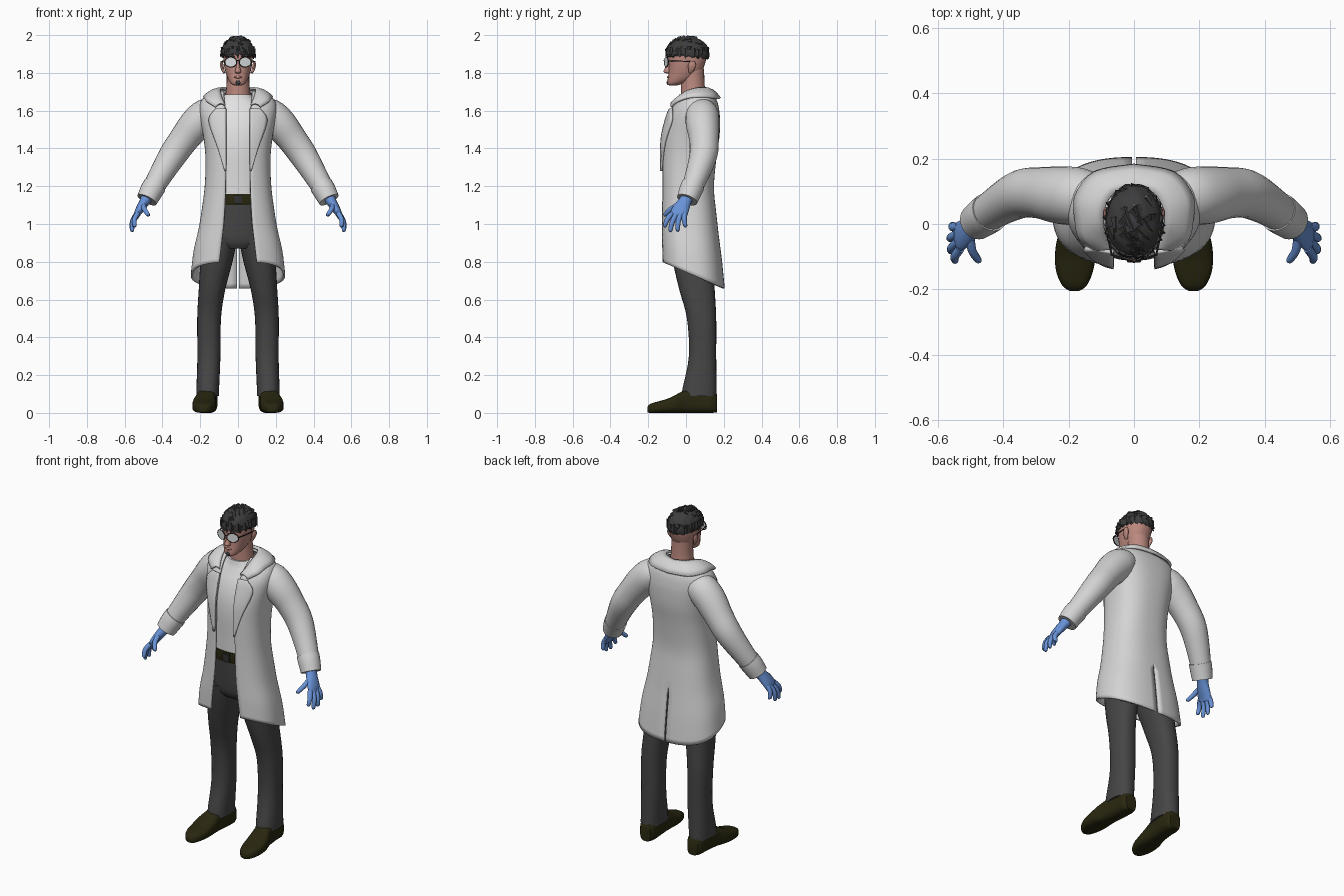
import bpy, bmesh, math, random
from mathutils import Vector, Matrix

if "Cube" in bpy.data.objects:
    bpy.data.objects.remove(bpy.data.objects["Cube"])
random.seed(4)

def material(name, r, g, b):
    m = bpy.data.materials.new(name)
    m.diffuse_color = (r, g, b, 1)
    m.use_nodes = True
    m.node_tree.nodes["Principled BSDF"].inputs["Base Color"].default_value = m.diffuse_color
    return m

COAT = material("coat white", .66, .66, .66)
SHIRT = material("shirt white", .76, .76, .76)
CLOTH = material("trouser grey", .06, .06, .062)
LEATHER = material("dark olive leather", .022, .02, .005)
SKIN = material("skin", .50, .25, .21)
HAIR = material("hair charcoal", .045, .045, .047)
GLOVE = material("glove blue", .14, .29, .68)
LENS = material("lens pale grey", .72, .75, .75)
FRAME = material("frame dark", .03, .03, .03)

def make(name, verts, faces, mat, mirror=False, thick=0, offset=-1, angle=50):
    me = bpy.data.meshes.new(name)
    me.from_pydata([tuple(v) for v in verts], [], faces)
    me.materials.append(mat)
    me.shade_smooth()
    me.set_sharp_from_angle(angle=math.radians(angle))
    ob = bpy.data.objects.new(name, me)
    bpy.context.collection.objects.link(ob)
    if mirror:
        mod = ob.modifiers.new("mirror", 'MIRROR')
        mod.merge_threshold = .001
    if thick:
        mod = ob.modifiers.new("thickness", 'SOLIDIFY')
        mod.thickness, mod.offset = thick, offset
    return ob

def smooth(rows, k=4):
    """Catmull-Rom resampling of rows of numbers."""
    out = []
    for i in range(len(rows) - 1):
        a, b, c, d = (rows[max(i - 1, 0)], rows[i], rows[i + 1], rows[min(i + 2, len(rows) - 1)])
        for s in range(k):
            t = s / k
            out.append(tuple(.5 * (2*q + (r - p)*t + (2*p - 5*q + 4*r - s2)*t*t + (3*q - p - 3*r + s2)*t**3)
                             for p, q, r, s2 in zip(a, b, c, d)))
    return out + [tuple(rows[-1])]

def spow(v, e):
    return math.copysign(abs(v) ** e, v)

def grid_faces(rows, cols, closed):
    return [(i*cols + j, i*cols + (j+1) % cols, (i+1)*cols + (j+1) % cols, (i+1)*cols + j)
            for i in range(rows - 1) for j in range(cols if closed else cols - 1)]

def rings(name, loops, mat, **kw):
    n = len(loops[0])
    faces = grid_faces(len(loops), n, True)
    faces += [tuple(reversed(range(n))), tuple(range((len(loops)-1)*n, len(loops)*n))]
    return make(name, [v for l in loops for v in l], faces, mat, **kw)

def loft(name, rows, mat, n=2.3, seg=28, k=4, axis='z', **kw):
    """Superellipse sections: (position, half width, low, high, centre x)."""
    loops = []
    for p, w, lo, hi, cx in smooth([tuple(r) + (0,) * (5 - len(r)) for r in rows], k):
        loop = []
        for j in range(seg):
            a = 2 * math.pi * j / seg
            x = cx + w * spow(math.sin(a), 2/n)
            q = (lo + hi)/2 - (hi - lo)/2 * spow(math.cos(a), 2/n)
            loop.append((x, q, p) if axis == 'z' else (x, p, q))
        loops.append(loop if axis == 'z' else loop[::-1])
    return rings(name, loops, mat, **kw)

def tube(name, pts, mat, seg=16, k=4, **kw):
    """Tube through points (x, y, z, radius along y, other radius)."""
    pts = smooth([p if len(p) == 5 else p + (p[3],) for p in pts], k)
    loops = []
    for i, p in enumerate(pts):
        d = (Vector(pts[min(i+1, len(pts)-1)][:3]) - Vector(pts[max(i-1, 0)][:3])).normalized()
        ref = Vector((1, 0, 0)) if abs(d.y) > .9 else Vector((0, 1, 0))
        u = (ref - ref.dot(d) * d).normalized()
        v = d.cross(u)
        loops.append([Vector(p[:3]) + u*p[3]*math.cos(a) + v*p[4]*math.sin(a)
                      for a in (2*math.pi*j/seg for j in range(seg))])
    return rings(name, loops, mat, **kw)

# Lab coat: half shell, open in front, slit at the back
N = 2.5
body = smooth([  # z, half width, front y, back y, front gap
    (.80, .25, -.13, .205, .10), (.90, .235, -.132, .19, .088), (1.02, .203, -.132, .168, .075),
    (1.18, .178, -.13, .148, .067), (1.34, .172, -.13, .16, .065), (1.46, .183, -.125, .177, .065),
    (1.55, .20, -.103, .180, .065), (1.60, .205, -.085, .176, .067), (1.64, .20, -.06, .168, .07),
    (1.67, .18, -.035, .155, .073), (1.69, .145, -.015, .135, .075), (1.705, .10, 0, .115, .075)])
COLS = 30
verts = []
for z, w, yf, yb, g in body:
    a0 = math.asin((g / w) ** (N/2))
    for j in range(COLS):
        a = a0 + (math.pi - a0) * j / (COLS - 1)
        x = w * spow(math.sin(a), 2/N)
        y = (yf + yb)/2 - (yb - yf)/2 * spow(math.cos(a), 2/N)
        if j == COLS - 1:
            x = .006 if z < .99 else 0
        verts.append((x, y, z - .14 * min(1, max(0, (1.1 - z)/.3)) * (y + .13)/.335))
make("lab_coat", verts, grid_faces(len(body), COLS, False), COAT, mirror=True, thick=.012)

def coat_front(x, z):
    for a, b in zip(body, body[1:]):
        if a[0] <= z <= b[0]:
            t = (z - a[0]) / (b[0] - a[0])
            _, w, yf, yb, _ = (p + (q - p)*t for p, q in zip(a, b))
            return (yf + yb)/2 - (yb - yf)/2 * (1 - min(1, x/w)**N) ** (1/N)

# Lapels lie on the coat front
lap = smooth([(1.28, .07), (1.40, .105), (1.52, .148), (1.57, .148), (1.61, .115)])
verts = [(x, coat_front(x, z) - .007, z) for z, xo in lap for x in (.062 + (xo - .062)*t/6 for t in range(7))]
make("lapel", verts, grid_faces(len(lap), 7, False), COAT, mirror=True, thick=.012, offset=0)

# Turned-down collar: inner edge to outer edge, from back to front
col = smooth([(0, .11, 1.715, 0, .18, 1.665), (.06, .095, 1.72, .12, .157, 1.667),
              (.09, .045, 1.715, .178, .085, 1.672), (.092, -.005, 1.695, .178, .01, 1.667),
              (.082, -.045, 1.66, .165, -.045, 1.648), (.068, -.075, 1.63, .12, -.078, 1.618)])
verts = []
for c in col:
    a, b = Vector(c[:3]), Vector(c[3:])
    verts += [a.lerp(b, t/4) + Vector((0, 0, .014 * math.sin(math.pi*t/4))) for t in range(5)]
make("collar", verts, grid_faces(len(col), 5, False), COAT, mirror=True, thick=.012, offset=0)

# Sleeves and cuffs
tube("sleeve", [(.12, .082, 1.585, .075), (.17, .085, 1.575, .088), (.225, .088, 1.525, .088),
                (.285, .095, 1.45, .079), (.345, .092, 1.365, .074), (.415, .055, 1.25, .062),
                (.475, .012, 1.145, .052)], COAT, seg=24, mirror=True)
tube("cuff", [(.44, .037, 1.205, .062), (.458, .024, 1.175, .061), (.482, .006, 1.128, .056)],
     COAT, seg=24, mirror=True)

# Shirt
loft("shirt", [(1.13, .148, -.10, .125), (1.25, .15, -.105, .13), (1.38, .155, -.112, .14),
               (1.48, .165, -.106, .155), (1.56, .165, -.085, .155), (1.62, .14, -.058, .145),
               (1.655, .10, -.043, .125), (1.685, .07, -.036, .11)], SHIRT)

# Belt and buckle
loft("belt", [(1.10, .155, -.108, .13), (1.115, .157, -.111, .132), (1.145, .157, -.111, .132),
              (1.16, .155, -.108, .13)], LEATHER, k=2)
loft("buckle", [(1.108, .022, -.118, -.10), (1.152, .022, -.118, -.10)], FRAME, n=8, k=1)

# Trousers
loft("trouser_hips", [(.87, .10, -.07, .11), (.91, .155, -.092, .138), (1.0, .165, -.10, .14),
                      (1.11, .152, -.105, .128)], CLOTH)
loft("trouser_leg", [(.09, .06, -.022, .162, .16), (.13, .06, -.018, .162, .16),
                     (.30, .061, .015, .16, .154), (.50, .063, .005, .16, .153),
                     (.65, .070, -.035, .152, .138), (.80, .084, -.07, .142, .113),
                     (.93, .082, -.092, .138, .084)], CLOTH, mirror=True)

# Shoes, lofted from toe to heel
loft("shoe", [(-.205, .014, .004, .03, .182), (-.19, .036, 0, .047, .182), (-.15, .055, 0, .06, .182),
              (-.10, .062, 0, .074, .18), (-.05, .06, 0, .098, .176), (0, .052, 0, .122, .168),
              (.08, .05, 0, .13, .16), (.135, .049, 0, .12, .158), (.163, .034, .003, .10, .157)],
     LEATHER, n=3, axis='y', mirror=True)

# Gloved hands
tube("glove_palm", [(.478, .010, 1.15, .036), (.492, -.004, 1.122, .034, .028), (.512, -.022, 1.09, .042, .024),
                    (.53, -.036, 1.06, .046, .019), (.54, -.045, 1.035, .04, .013)], GLOVE, mirror=True)
for name, base, tip in (("index", (.532, -.075, 1.055), (.549, -.115, .985)),
                        ("middle", (.538, -.053, 1.05), (.562, -.085, .96)),
                        ("ring", (.54, -.03, 1.05), (.564, -.045, .962)),
                        ("little", (.536, -.008, 1.055), (.557, -.003, .985)),
                        ("thumb", (.502, -.035, 1.105), (.474, -.117, 1.045))):
    a, b = Vector(base), Vector(tip)
    m = a.lerp(b, .5) + Vector((.008, -.004, .004))
    e = a.lerp(b, .93)
    tube("glove_" + name, [(*a, .014), (*m, .0135), (*e, .0105), (*b, .004)], GLOVE, seg=10, k=3, mirror=True)

# Neck and head
tube("neck", [(0, .045, 1.64, .075, .075), (0, .038, 1.69, .066, .066), (0, .036, 1.75, .062, .060),
              (0, .036, 1.82, .06, .06)], SKIN, seg=24)
loft("head", [(1.733, .018, -.088, -.05), (1.742, .036, -.097, -.02), (1.765, .052, -.097, .035),
              (1.80, .065, -.092, .08), (1.84, .074, -.09, .098), (1.88, .077, -.093, .108),
              (1.92, .077, -.09, .108), (1.955, .065, -.072, .095), (1.98, .035, -.035, .06)], SKIN)
loft("nose", [(1.797, .010, -.102, -.08), (1.806, .017, -.119, -.08), (1.83, .011, -.110, -.08),
              (1.865, .008, -.098, -.08)], SKIN, n=2, seg=12)
loft("lips", [(1.771, .012, -.098, -.08), (1.777, .022, -.101, -.08), (1.783, .012, -.098, -.08)],
     SKIN, n=2, seg=16)
loft("goatee", [(1.737, .010, -.099, -.08), (1.748, .016, -.103, -.08), (1.76, .008, -.100, -.08)],
     HAIR, n=2, seg=12)
tube("ear", [(.072, .022, 1.80, .008, .006), (.08, .027, 1.815, .015, .008), (.086, .032, 1.84, .021, .009),
             (.086, .034, 1.862, .012, .006)], SKIN, seg=12, mirror=True)
tube("eyebrow", [(.018, -.095, 1.884, .004), (.04, -.093, 1.892, .006), (.062, -.072, 1.886, .004)],
     HAIR, seg=8, mirror=True)

# Glasses
ring = [(.038 + .031*math.cos(a), -.104 + .010*math.cos(a), 1.857 + .026*math.sin(a))
        for a in (2*math.pi*i/24 for i in range(25))]
make("lens", [(x, y - s, z) for s in (.002, -.002) for x, y, z in ring[:24]],
     grid_faces(2, 24, True) + [tuple(range(24)), tuple(range(47, 23, -1))], LENS, mirror=True)
tube("lens_rim", [(*p, .003) for p in ring], FRAME, seg=6, k=1, mirror=True)
tube("glasses_bridge", [(-.009, -.113, 1.862, .003), (0, -.116, 1.866, .003), (.009, -.113, 1.862, .003)],
     FRAME, seg=6)
tube("glasses_temple", [(.068, -.095, 1.862, .003), (.081, -.03, 1.862, .003), (.085, .03, 1.858, .003),
                        (.083, .048, 1.84, .003)], FRAME, seg=6, k=2, mirror=True)

# Hair: rough cap with an undercut line, plus swept tufts
bm = bmesh.new()
bmesh.ops.create_icosphere(bm, subdivisions=4, radius=1)
centre, size = Vector((0, .008, 1.898)), Vector((.089, .115, .094))
for v in bm.verts:
    n = v.co.copy()
    lump = 1 + .025 * math.sin(9*n.x + 5*n.y) * math.cos(8*n.z + 6*n.y) + random.uniform(-.012, .012)
    v.co = centre + n * size * lump
    line = 1.888 - .10 * v.co.y + .007 * math.sin(40 * math.atan2(n.x, -n.y) / 2)
    v.co.z = max(v.co.z, line)
for i in range(56):
    fringe = i < 30
    th = i / 30 * 2*math.pi if fringe else random.uniform(0, 2*math.pi)
    el = random.uniform(.15, .4) if fringe else random.uniform(.6, 1.35)
    n = Vector((math.sin(th)*math.cos(el), -math.cos(th)*math.cos(el), math.sin(el)))
    sweep = Vector((n.x, n.y, -1.3)) if fringe else Vector((.5, -.8, 0))
    d = (sweep - sweep.dot(n)*n*.85 + Vector((random.uniform(-.4, .4), 0, 0))).normalized()
    length = random.uniform(.04, .055)
    p = centre + n * size * .93 + d * length * .35
    bmesh.ops.create_cone(bm, cap_ends=True, segments=5, radius1=.016, radius2=.001, depth=length,
                          matrix=Matrix.Translation(p) @ d.to_track_quat('Z', 'Y').to_matrix().to_4x4())
for v in bm.verts:
    v.co.z = min(v.co.z, 2.0)
    v.co.x = max(-.096, min(.096, v.co.x))
bm.verts.index_update()
make("hair", [v.co.copy() for v in bm.verts], [tuple(v.index for v in f.verts) for f in bm.faces], HAIR, angle=35)
bm.free()
